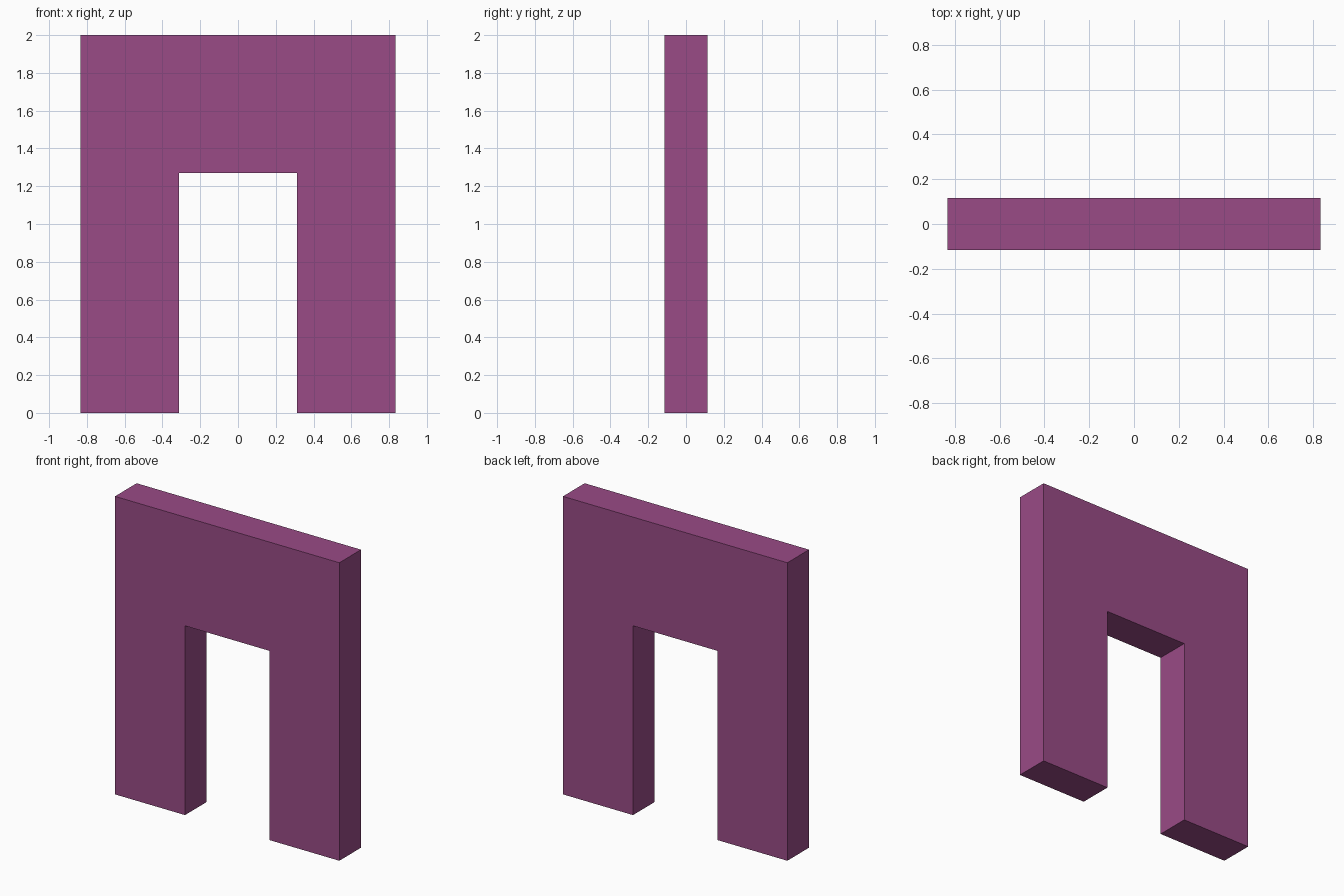
import bpy
import bmesh

if "Cube" in bpy.data.objects:
    bpy.data.objects.remove(bpy.data.objects["Cube"])

HALF_W, HALF_D, HEIGHT = 0.833, 0.115, 2.0
OPEN_HALF_W, OPEN_H = 0.313, 1.27

# Arch outline: right half, mirrored to the left
right = [(OPEN_HALF_W, OPEN_H), (OPEN_HALF_W, 0), (HALF_W, 0), (HALF_W, HEIGHT)]
outline = right + [(-x, z) for x, z in reversed(right)]

# Extrude the front face backwards through the wall thickness
bm = bmesh.new()
front = bm.faces.new([bm.verts.new((x, -HALF_D, z)) for x, z in outline])
extruded = bmesh.ops.extrude_face_region(bm, geom=[front], use_keep_orig=True)
back_verts = [g for g in extruded["geom"] if isinstance(g, bmesh.types.BMVert)]
bmesh.ops.translate(bm, verts=back_verts, vec=(0, 2 * HALF_D, 0))
bmesh.ops.recalc_face_normals(bm, faces=bm.faces)

mesh = bpy.data.meshes.new("doorway_wall")
bm.to_mesh(mesh)
bm.free()
wall = bpy.data.objects.new("doorway_wall", mesh)
bpy.context.collection.objects.link(wall)

# Plum colour
plum = bpy.data.materials.new("plum")
plum.diffuse_color = (0.32, 0.07, 0.24, 1)
plum.use_nodes = True
plum.node_tree.nodes["Principled BSDF"].inputs["Base Color"].default_value = plum.diffuse_color
mesh.materials.append(plum)
